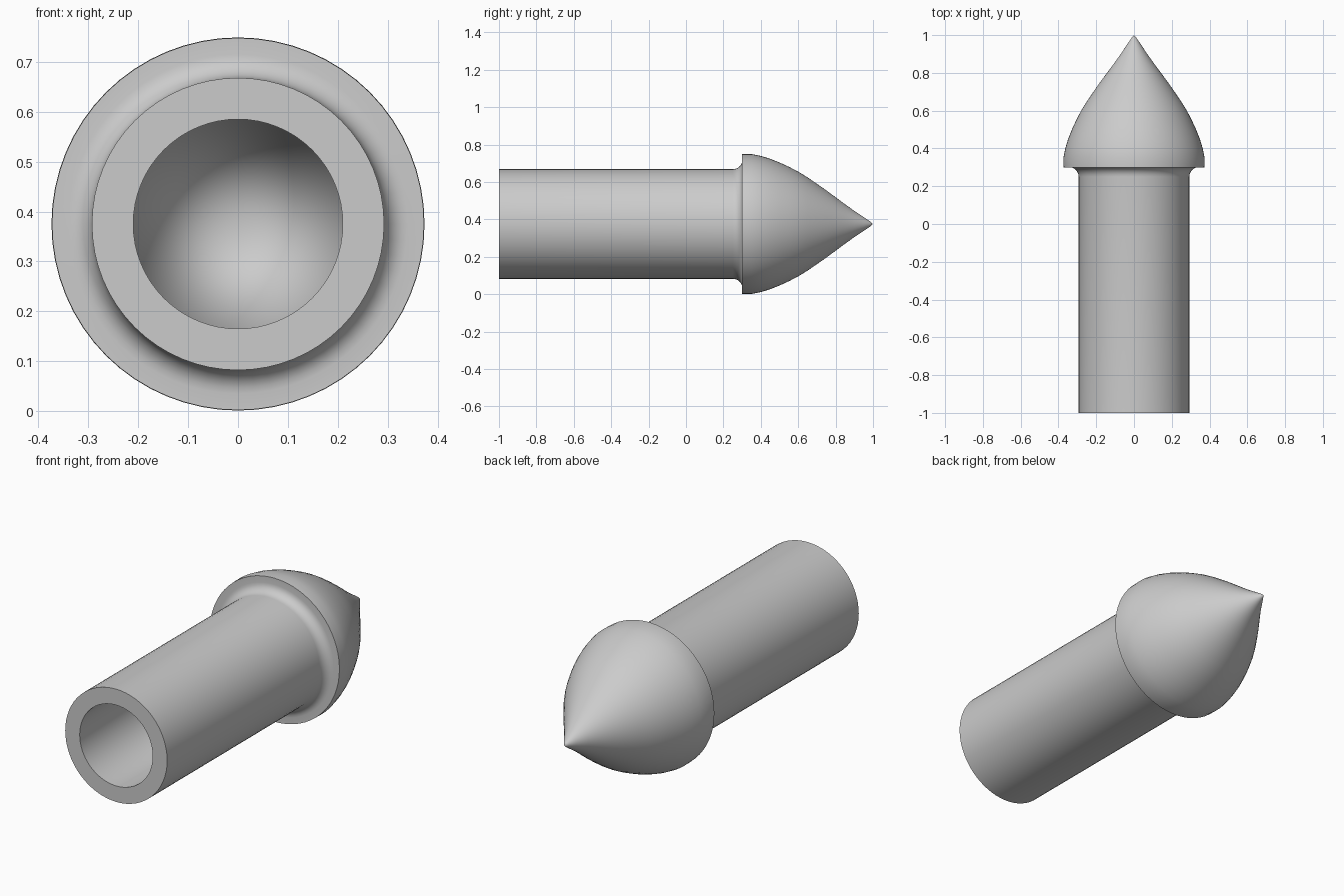
import bpy, bmesh, math
from mathutils import Vector

cube = bpy.data.objects.get("Cube")
if cube:
    bpy.data.objects.remove(cube, do_unlink=True)

AXIS_Z = 0.375
SIDES = 64

grey = bpy.data.materials.new("plain_grey")
grey.use_nodes = True
COLOR = (0.6, 0.6, 0.6, 1)
grey.diffuse_color = COLOR
grey.node_tree.nodes["Principled BSDF"].inputs["Base Color"].default_value = COLOR


def lathe(name, profile):
    """Revolve (radius, y) points around the long axis."""
    bm = bmesh.new()
    verts = [bm.verts.new((r, y, AXIS_Z)) for r, y in profile]
    edges = [bm.edges.new(pair) for pair in zip(verts, verts[1:])]
    bmesh.ops.spin(bm, geom=verts + edges, cent=(0, 0, AXIS_Z), axis=Vector((0, 1, 0)),
                   angle=math.tau, steps=SIDES, use_merge=False)
    bmesh.ops.remove_doubles(bm, verts=bm.verts, dist=0.0003)
    bmesh.ops.recalc_face_normals(bm, faces=bm.faces)
    mesh = bpy.data.meshes.new(name)
    bm.to_mesh(mesh)
    bm.free()
    mesh.materials.append(grey)
    obj = bpy.data.objects.new(name, mesh)
    bpy.context.collection.objects.link(obj)
    bpy.context.view_layer.objects.active = obj
    obj.select_set(True)
    bpy.ops.object.shade_smooth_by_angle(angle=math.radians(30))
    obj.select_set(False)
    return obj


# Blind bore ending in a cone, then the open end of the stem
bore = [(0, 0.75), (0.21, 0.3), (0.21, -1)]
stem = [(0.293, -1)]
# Rounded fillet between the stem and the shoulder of the head
fillet = [(0.293 + 0.047 * (1 - math.cos(a)), 0.25 + 0.05 * math.sin(a))
          for a in (math.radians(15 * i) for i in range(7))]
# Flat shoulder, short rim and pointed bullet-shaped head
head = [(0.373, 0.3), (0.374, 0.35), (0.364, 0.4), (0.349, 0.45), (0.329, 0.5),
        (0.306, 0.55), (0.28, 0.6), (0.249, 0.65), (0.215, 0.7), (0.18, 0.75),
        (0.143, 0.8), (0.106, 0.85), (0.07, 0.9), (0.037, 0.95), (0.013, 0.985), (0, 1)]

lathe("hollow_pointed_plug", bore + stem + fillet + head)
